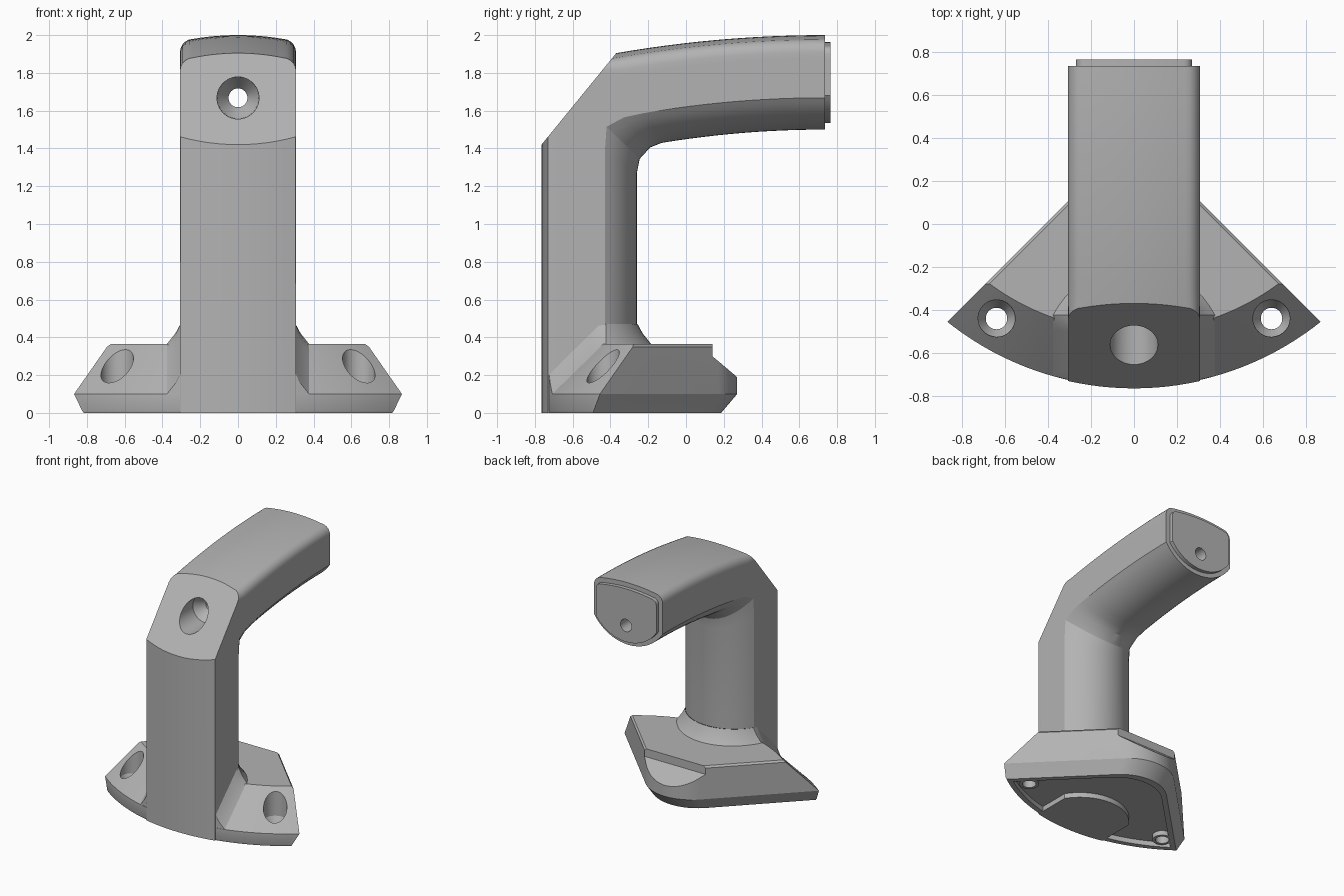
import bpy, bmesh
from math import sin, cos, pi, sqrt, asin
from mathutils import Vector

old = bpy.data.objects.get("Cube")
if old:
    bpy.data.objects.remove(old, do_unlink=True)

grey = bpy.data.materials.new("plain grey")
grey.use_nodes = True
COLOUR = (0.45, 0.45, 0.45, 1)
grey.diffuse_color = COLOUR
grey.node_tree.nodes["Principled BSDF"].inputs["Base Color"].default_value = COLOUR

FRONT_R, ARC_Y = 1.395, 0.63      # front arc shared by base and post
HALF_W, DEPTH, SIDE = 0.307, 0.505, 0.335


def loft(name, rings, cut=None):
    """Skin a stack of equal closed rings; optionally slice with a plane."""
    bm = bmesh.new()
    loops = [[bm.verts.new(p) for p in ring] for ring in rings]
    n = len(loops[0])
    for a, b in zip(loops, loops[1:]):
        for i in range(n):
            j = (i + 1) % n
            bm.faces.new((a[i], a[j], b[j], b[i]))
    bm.faces.new(loops[0])
    bm.faces.new(loops[-1])
    if cut:
        geom = bm.verts[:] + bm.edges[:] + bm.faces[:]
        res = bmesh.ops.bisect_plane(bm, geom=geom, plane_co=cut[0],
                                     plane_no=cut[1], clear_outer=True)
        edges = [e for e in res["geom_cut"] if isinstance(e, bmesh.types.BMEdge)]
        bmesh.ops.contextual_create(bm, geom=edges)
    bmesh.ops.recalc_face_normals(bm, faces=bm.faces[:])
    mesh = bpy.data.meshes.new(name)
    bm.to_mesh(mesh)
    bm.free()
    mesh.materials.append(grey)
    obj = bpy.data.objects.new(name, mesh)
    bpy.context.collection.objects.link(obj)
    return obj


def activate(obj):
    bpy.ops.object.select_all(action='DESELECT')
    obj.select_set(True)
    bpy.context.view_layer.objects.active = obj


def carve(obj, cutters):
    for cutter in cutters:
        cutter.hide_render = True
        mod = obj.modifiers.new("cut", 'BOOLEAN')
        mod.operation, mod.solver, mod.object = 'DIFFERENCE', 'EXACT', cutter
        activate(obj)
        bpy.ops.object.modifier_apply(modifier=mod.name)
        bpy.data.objects.remove(cutter, do_unlink=True)


def smooth(obj):
    activate(obj)
    bpy.ops.object.shade_smooth_by_angle(angle=0.44)


def turned(name, centre, axis, profile, n=40):
    """Round solid along 'y' or 'z' from (radius, position) pairs."""
    rings = []
    for r, t in profile:
        ring = []
        for i in range(n):
            u, v = r * cos(2 * pi * i / n), r * sin(2 * pi * i / n)
            ring.append((centre[0] + u, t, centre[1] + v) if axis == 'y'
                        else (centre[0] + u, centre[1] + v, t))
        rings.append(ring)
    return loft(name, rings)


def mirrored(half):
    """Close a half outline that starts and ends on the centre line."""
    return half + [(-x, y) for x, y in reversed(half[1:-1])]


def arch(x):
    return FRONT_R - sqrt(FRONT_R ** 2 - x * x)


# D-shaped cross-section: arched front, rounded corner, flat side, curved back
def section(r):
    flat = HALF_W - r
    half = [(flat * i / 6, arch(flat * i / 6)) for i in range(6)]
    for i in range(6):
        a = pi / 2 * i / 5
        half.append((flat + r * sin(a), arch(flat) + r * (1 - cos(a))))
    top = half[-1][1]
    half += [(HALF_W, top + (SIDE - top) * i / 8) for i in range(1, 9)]
    drop = DEPTH - SIDE
    rad = (HALF_W ** 2 + drop ** 2) / (2 * drop)
    a0 = asin(HALF_W / rad)
    for i in range(1, 11):
        a = a0 * (1 - i / 10)
        half.append((rad * sin(a), DEPTH - rad + rad * cos(a)))
    half[-1] = (0, DEPTH)
    return mirrored(half)


def arm_ring(outer, inner, r, w=1):
    p, q = Vector(outer), Vector(inner)
    ring = []
    for x, d in section(r):
        yz = p.lerp(q, d / DEPTH)
        ring.append((x * w, yz.x, yz.y))
    return ring


# Post and arm in one sweep, with a sloped cut across the elbow
FY, BY = -0.765, -0.26
rings = [arm_ring((FY, 0), (BY, 0), 0.004),
         arm_ring((FY, 1.6), (BY, 1.27), 0.004),
         arm_ring((FY, 1.85), (-0.245, 1.345), 0.02),
         arm_ring((-0.6, 1.88), (-0.19, 1.405), 0.05)]
for k in range(13):
    t = k / 12
    yo, yi = -0.40 + 1.135 * t, -0.13 + 0.865 * t
    rings.append(arm_ring((yo, 2 - (0.735 - yo) ** 2 / 12.8),
                          (yi, 1.5 - (0.735 - yi) ** 2 / 10.6), 0.07))
rings += [arm_ring((y, 1.963), (y, 1.535), 0.05, 0.88) for y in (0.735, 0.765)]
arm = loft("post_and_arm", rings, ((0, FY, 1.42), (0, -0.49, 0.40)))
carve(arm, [turned("arm_bolt_cutter", (0, 1.668), 'y',
                   [(0.115, -1), (0.11, -0.42), (0.05, -0.34), (0.05, 1)])])
smooth(arm)


# Base plan: front arc, two diagonal sides, rounded rear apex
def plan(z, inset, radius):
    c = 0.412 - inset * sqrt(2)
    fillet = 0.34
    cy = c - fillet * sqrt(2)
    half = [(fillet * sin(a), cy + fillet * cos(a))
            for a in (pi / 4 * i / 10 for i in range(11))]
    b = c + ARC_Y
    y = (b - sqrt(b * b - 2 * (c * c + ARC_Y ** 2 - radius ** 2))) / 2
    x = c - y
    a0 = asin(x / radius)
    for i in range(25):
        a = a0 * (1 - i / 24)
        half.append((radius * sin(a), ARC_Y - radius * cos(a)))
    half[-1] = (0, ARC_Y - radius)
    return [(px, py, z) for px, py in mirrored(half)]


base = loft("base", [plan(0.04, 0.10, 1.345), plan(0, 0.10, 1.345),
                     plan(0, 0.06, 1.385), plan(0.012, 0.053, 1.39),
                     plan(0.1, 0, 1.39), plan(0.35, 0, 1.145),
                     plan(0.365, 0.012, 1.13)])
notch_profile = [(0.14, 0.6), (0.14, 0.3), (0.4, 0.08), (0.4, 0.6)]
cutters = [loft("notch_cutter", [[(x, y, z) for y, z in notch_profile]
                                 for x in (-0.6, 0.6)])]
for s in (-1, 1):
    cutters.append(turned("base_bolt_cutter", (0.64 * s, -0.44), 'z',
                          [(0.05, -0.1), (0.05, 0.08), (0.085, 0.14), (0.09, 0.6)]))
carve(base, cutters)
smooth(base)

# Collars around the bolt holes under the base
for s, side in ((-1, "right"), (1, "left")):
    collar = turned(side + "_bolt_collar", (0.64 * s, -0.44), 'z',
                    [(0.072, 0.002), (0.072, 0.05)])
    carve(collar, [turned("collar_cutter", (0.64 * s, -0.44), 'z',
                          [(0.05, -0.1), (0.05, 0.2)])])
    smooth(collar)


# Flared skirt where the post meets the base, following the sloped front
def base_height(x, y):
    r = sqrt(x * x + (y - ARC_Y) ** 2)
    return min(0.365, 0.1 + (1.39 - r) * 1.02)


def skirt_ring(spread, lift):
    ring = []
    for x, d in section(0.004):
        px = x * (HALF_W + spread) / HALF_W
        back = max(0, (d - SIDE) / (DEPTH - SIDE))
        y = FY + 0.006 + max(d, arch(px)) + spread * back
        ring.append((px, y, base_height(px, y) + lift))
    return ring


skirt = loft("post_skirt", [skirt_ring(0.09, -0.02), skirt_ring(0.065, 0.005),
                            skirt_ring(0.025, 0.055), skirt_ring(-0.002, 0.105)])
smooth(skirt)
